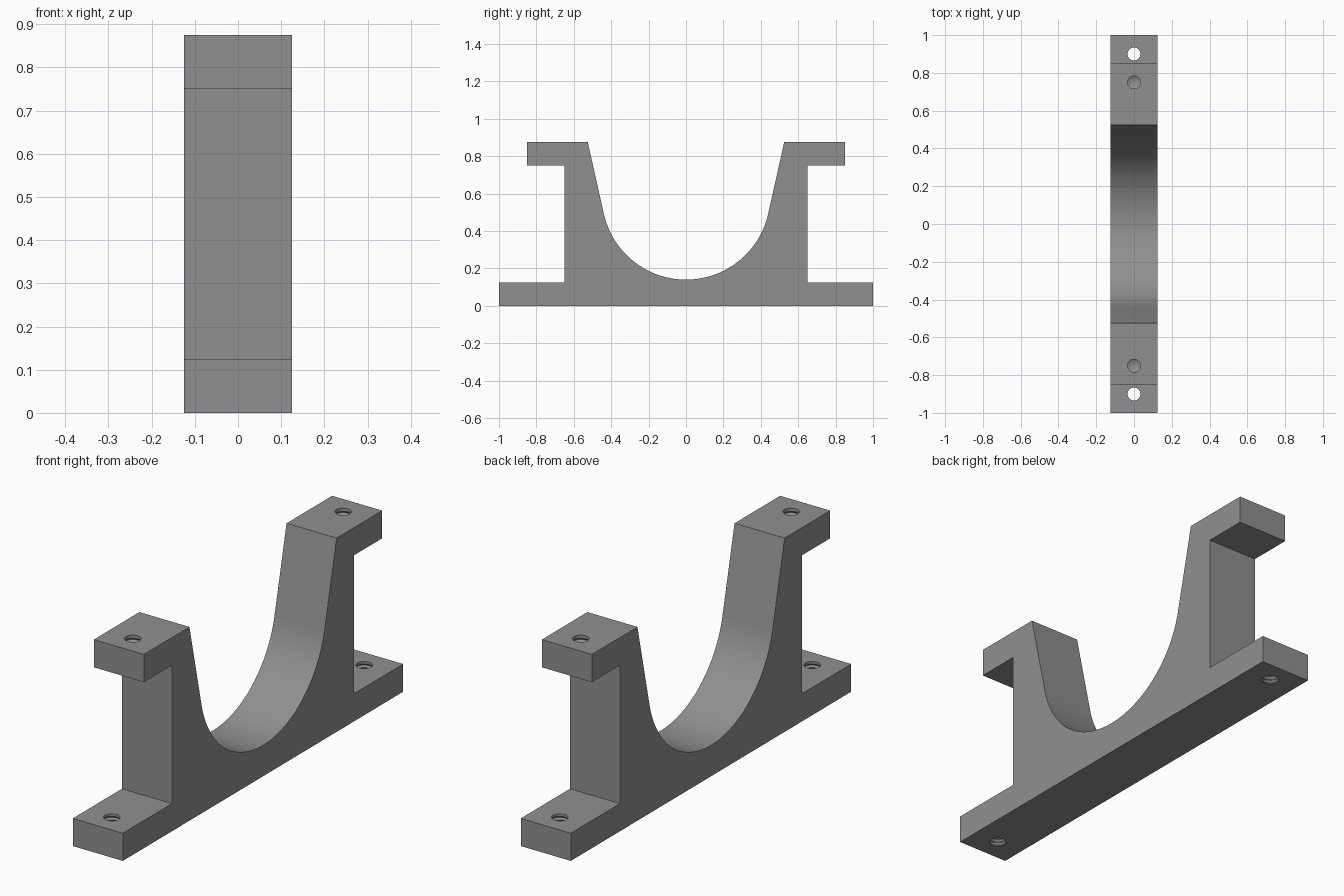
import bpy, bmesh, math

if "Cube" in bpy.data.objects:
    bpy.data.objects.remove(bpy.data.objects["Cube"])

WIDTH, HEIGHT, FLANGE = 0.25, 0.875, 0.125
ARC_R, ARC_Z, TANGENT = 0.45, 0.59, math.radians(12.7)
HOLE_R, THREAD_R, PITCH = 0.034, 0.041, 0.016

grey = bpy.data.materials.new("machined grey")
grey.diffuse_color = (0.28, 0.28, 0.28, 1)
grey.use_nodes = True
grey.node_tree.nodes["Principled BSDF"].inputs["Base Color"].default_value = grey.diffuse_color


def make_object(name, bm):
    bmesh.ops.recalc_face_normals(bm, faces=bm.faces)
    mesh = bpy.data.meshes.new(name)
    bm.to_mesh(mesh)
    bm.free()
    mesh.materials.append(grey)
    obj = bpy.data.objects.new(name, mesh)
    bpy.context.collection.objects.link(obj)
    return obj


def threaded_cutter(name, y, z_low, z_high, tip):
    """Revolved ridged tool; tip is the drill-point depth below z_low."""
    profile = [(0, z_low - tip), (HOLE_R, z_low)]
    z = z_low + 0.006
    while z + PITCH < z_high - 0.004:
        profile += [(HOLE_R, z), (THREAD_R, z + PITCH / 2)]
        z += PITCH
    profile += [(HOLE_R, z), (HOLE_R, z_high + 0.02), (0, z_high + 0.02)]
    bm = bmesh.new()
    verts = [bm.verts.new((r, y, h)) for r, h in profile]
    edges = [bm.edges.new(p) for p in zip(verts, verts[1:])]
    bmesh.ops.spin(bm, geom=verts + edges, cent=(0, y, 0), axis=(0, 0, 1),
                   angle=2 * math.pi, steps=32)
    bmesh.ops.remove_doubles(bm, verts=bm.verts, dist=1e-5)
    return make_object(name, bm)


# Bracket side outline: half of it, then mirrored across y = 0
steps = 32
arc = []
for i in range(steps + 1):
    a = -math.pi / 2 + (math.pi / 2 - TANGENT) * i / steps
    arc.append((ARC_R * math.cos(a), ARC_Z + ARC_R * math.sin(a)))
arc[0] = (0.0, ARC_Z - ARC_R)
half = arc + [(0.525, HEIGHT), (0.85, HEIGHT), (0.85, 0.75), (0.65, 0.75),
              (0.65, FLANGE), (1, FLANGE), (1, 0)]
outline = half + [(-y, z) for y, z in reversed(half[1:])]

# Extruded cradle bracket
bm = bmesh.new()
face = bm.faces.new([bm.verts.new((-WIDTH / 2, y, z)) for y, z in outline])
new = bmesh.ops.extrude_face_region(bm, geom=[face])["geom"]
bmesh.ops.translate(bm, vec=(WIDTH, 0, 0),
                    verts=[v for v in new if isinstance(v, bmesh.types.BMVert)])
bracket = make_object("cradle_bracket", bm)

# Through holes in the foot flanges, blind holes in the top tabs
cutters = []
for side, label in ((-1, "front"), (1, "back")):
    cutters.append(threaded_cutter(label + "_foot_hole_cutter", side * 0.9, -0.02, FLANGE, 0.01))
    cutters.append(threaded_cutter(label + "_tab_hole_cutter", side * 0.75, 0.79, HEIGHT, 0.02))

bpy.context.view_layer.objects.active = bracket
bracket.select_set(True)
for cutter in cutters:
    cutter.select_set(False)
    mod = bracket.modifiers.new("hole", 'BOOLEAN')
    mod.operation, mod.solver, mod.object = 'DIFFERENCE', 'EXACT', cutter
    bpy.ops.object.modifier_apply(modifier=mod.name)
for cutter in cutters:
    bpy.data.objects.remove(cutter)
bpy.ops.object.shade_smooth_by_angle(angle=math.radians(10))
